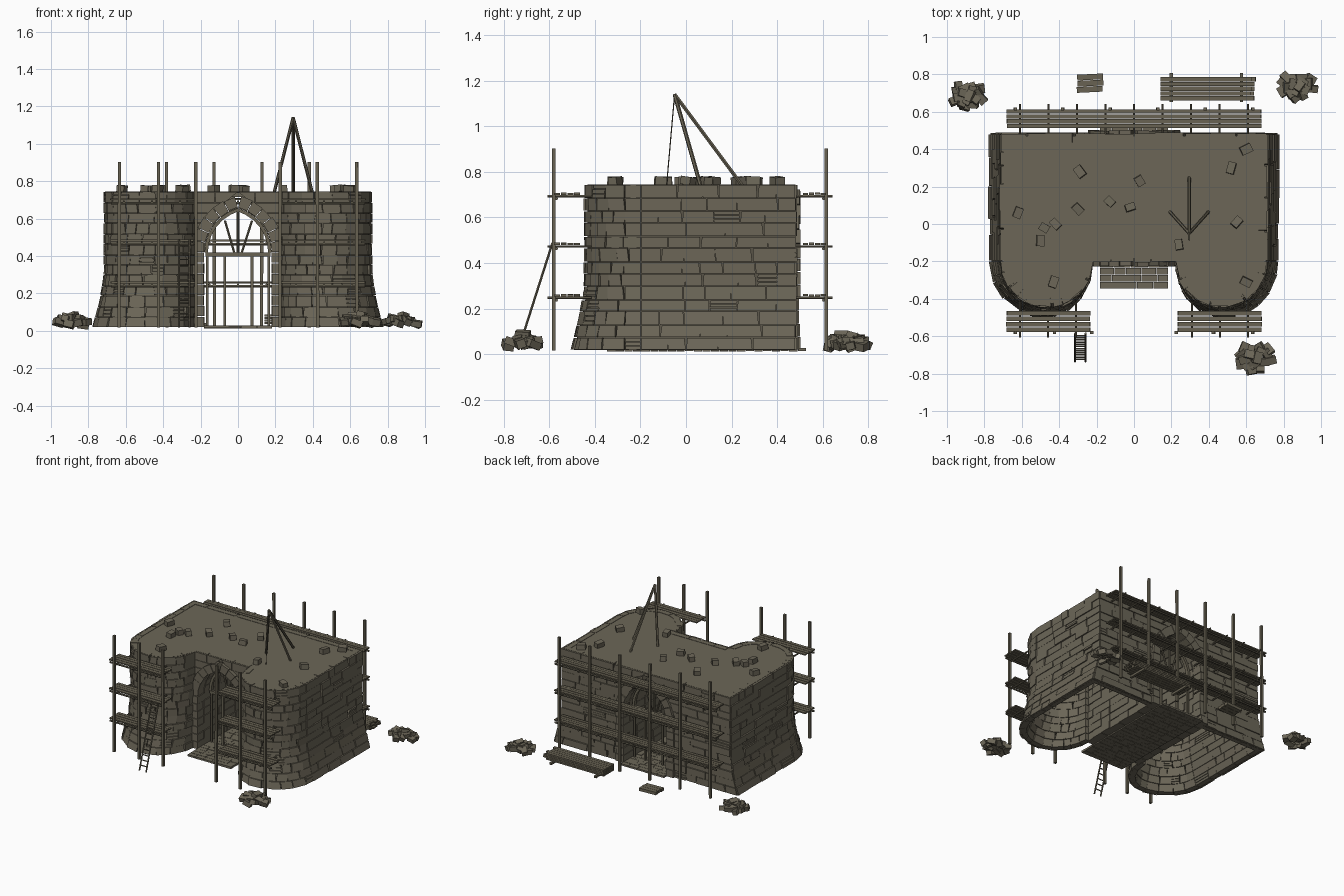
import bpy, bmesh, math, random
from mathutils import Vector, Euler

if "Cube" in bpy.data.objects:
    bpy.data.objects.remove(bpy.data.objects["Cube"])

random.seed(7)
U = random.uniform
Z0, Z1 = 0.02, 0.745


def material(name, rgb):
    m = bpy.data.materials.new(name)
    m.diffuse_color = (*rgb, 1)
    m.use_nodes = True
    m.node_tree.nodes["Principled BSDF"].inputs["Base Color"].default_value = m.diffuse_color
    return m


STONE = material("grey_brown_stone", (0.150, 0.134, 0.097))
WOOD = material("weathered_wood", (0.140, 0.124, 0.086))
MORTAR = material("dark_mortar", (0.095, 0.085, 0.062))


def finish(bm, name, mat):
    bmesh.ops.recalc_face_normals(bm, faces=bm.faces)
    me = bpy.data.meshes.new(name)
    bm.to_mesh(me)
    bm.free()
    me.materials.append(mat)
    ob = bpy.data.objects.new(name, me)
    bpy.context.collection.objects.link(ob)
    return ob


def hexa(bm, a, b):
    """Solid between quad a and quad b."""
    va = [bm.verts.new(p) for p in a]
    vb = [bm.verts.new(p) for p in b]
    bm.faces.new(va)
    bm.faces.new(vb)
    for i in range(4):
        j = (i + 1) % 4
        bm.faces.new((va[i], va[j], vb[j], vb[i]))


def box(bm, c, size, rot=(0, 0, 0)):
    R, c = Euler(rot).to_matrix(), Vector(c)
    x, y, z = (s / 2 for s in size)
    q = lambda h: [c + R @ Vector((sx * x, sy * y, h)) for sx, sy in ((-1, -1), (1, -1), (1, 1), (-1, 1))]
    hexa(bm, q(-z), q(z))


def pole(bm, p, q, r=0.008, n=6):
    p, q = Vector(p), Vector(q)
    rot = (q - p).to_track_quat('Z', 'Y')
    ring = [[bm.verts.new(e + rot @ Vector((r * math.cos(2 * math.pi * i / n), r * math.sin(2 * math.pi * i / n), 0)))
             for i in range(n)] for e in (p, q)]
    bm.faces.new(ring[0])
    bm.faces.new(ring[1])
    for i in range(n):
        j = (i + 1) % n
        bm.faces.new((ring[0][i], ring[0][j], ring[1][j], ring[1][i]))


# ---- pointed arch and wall plan -------------------------------------------
W, SPRING, RISE, RING = 0.183, 0.42, 0.24, 0.06
R = (W * W + RISE * RISE) / (2 * W)
CX = W - R


def arch_half(z, t):
    if z <= SPRING:
        return W + t
    d = (R + t) ** 2 - (z - SPRING) ** 2
    return max(0, CX + math.sqrt(d)) if d > 0 else 0


XO, TC, TR, BACK, FRONT = 0.71, 0.4675, 0.2425, 0.48, -0.1975
SEG = [XO, BACK - FRONT, math.pi * TR, TC - TR]
ENDS = [0, SEG[0], SEG[0] + SEG[1], sum(SEG[:3]), sum(SEG)]


def wall_point(seg, s, z, off, side):
    """Point on the plan line of one half, flared near the ground."""
    f = 0.06 * max(0, 1 - (z - Z0) / 0.3) ** 1.4
    s -= ENDS[seg]
    if seg == 0:
        x = max(s, min(arch_half(z, RING - 0.01), XO))
        x, y = x + f * (s / XO) ** 4, BACK + off
    elif seg == 1:
        x, y = XO + f + off, BACK - s
    elif seg == 2:
        a = s / TR
        nx, ny = math.cos(a), -math.sin(a)
        x = TC + nx * (TR + off) + max(nx, 0) * f
        y = FRONT + ny * (TR + off + f)
    else:
        x, y = max(TC - TR - s, min(arch_half(z, RING - 0.01), TC - TR)), FRONT - off
    return Vector((x * side, y, z))


# ---- stone courses and the mortar behind them ------------------------------
bm, core = bmesh.new(), bmesh.new()
N = 13
zs = [Z0 + (Z1 - Z0) * i / N + (U(-.006, .006) if 0 < i < N else 0) for i in range(N + 1)]


def block(seg, s0, s1, z0, z1, off, side, tilt):
    quad = lambda o: [wall_point(seg, s, z, o, side) for s, z in
                      ((s0, z0), (s1, z0), (s1 + tilt, z1), (s0 + tilt, z1))]
    q = quad(off)
    if (q[0] - q[1]).length < .004 and (q[2] - q[3]).length < .004:
        return
    hexa(bm, quad(-0.045), q)


for side in (-1, 1):
    for z0, z1 in zip(zs, zs[1:]):
        for seg in range(4):
            s, end = ENDS[seg], ENDS[seg + 1]
            n = max(1, round(SEG[seg] / 0.02))
            for i in range(n):      # continuous recessed backing
                a, b = s + SEG[seg] * i / n, s + SEG[seg] * (i + 1) / n
                q = [wall_point(seg, t, z, -0.008, side) for t, z in ((a, z0), (b, z0), (b, z1), (a, z1))]
                core.faces.new([core.verts.new(p) for p in q])
            while s < end - 1e-4:
                ln = U(.05, .10) if seg == 2 else U(.07, .19)
                e = s + ln if end - s - ln > .05 else end
                t = U(-.008, .008) if s > ENDS[seg] and e < end else 0
                k = 3 if random.random() < .05 else 1
                for j in range(k):
                    h0, h1 = z0 + (z1 - z0) * j / k, z0 + (z1 - z0) * (j + 1) / k
                    block(seg, s + .0015, e - .0015, h0 + .0015, h1 - .0015, U(0, .010), side, t)
                s = e
finish(bm, "wall_stones", STONE)
bmesh.ops.remove_doubles(core, verts=core.verts, dist=1e-5)
finish(core, "wall_mortar", MORTAR)

# ---- arch rings, lining the passage front to back ---------------------------
bm = bmesh.new()
A_END = math.acos(-CX / R)


def arch_pt(u, t, y, side):
    if u < 0:                      # jamb, u = -1 at ground
        return Vector(((W + t) * side, y, SPRING + u * (SPRING - Z0)))
    a = u * A_END
    x = max(0, CX + (R + t) * math.cos(a))
    return Vector((x * side, y, SPRING + (R + t) * math.sin(a)))


ys = [-0.225, -0.15, -0.06, 0.03, 0.13, 0.23, 0.33, 0.42, 0.50]
for y0, y1 in zip(ys, ys[1:]):
    us = [-1 + i / 7 for i in range(7)] + [-1e-6] + [i / 6 for i in range(1, 7)]
    for side in (-1, 1):
        for u0, u1 in zip(us, us[1:]):
            t0, t1, g = U(-.004, .003), RING + U(-.004, .006), .004
            quad = lambda y: [arch_pt(u, t, y, side) for u, t in
                              ((u0 + g, t0), (u1 - g, t0), (u1 - g, t1), (u0 + g, t1))]
            dy = U(-.004, .004)
            hexa(bm, quad(y0 + dy + .001), quad(y1 + dy - .001))
finish(bm, "arch_and_passage_stones", STONE)

# ---- roof deck --------------------------------------------------------------
bm = bmesh.new()
half = [(0, BACK - .01), (XO - .012, BACK - .01)]
half += [(TC + (TR - .012) * math.cos(a), FRONT - (TR - .012) * math.sin(a))
         for a in (math.pi * i / 20 for i in range(21))] + [(0, FRONT + .012)]
outline = half + [(-x, y) for x, y in half[-2:0:-1]]
low, top = ([bm.verts.new((x, y, z)) for x, y in outline] for z in (.715, .741))
bm.faces.new(low)
bm.faces.new(top)
for i in range(len(outline)):
    j = (i + 1) % len(outline)
    bm.faces.new((low[i], low[j], top[j], top[i]))
finish(bm, "roof_deck", STONE)

# ---- paved floor of the passage ---------------------------------------------
bm = bmesh.new()
y = -0.347
while y < 0.49:
    x = -W
    while x < W - .001:
        w = U(.055, .10)
        e = x + w if W - x - w > .04 else W
        box(bm, ((x + e) / 2, y + .019, .021), (e - x - .002, .036, .012 + U(0, .004)))
        x = e
    y += .038
finish(bm, "passage_paving", STONE)

# ---- loose blocks on the roof ------------------------------------------------
bm = bmesh.new()
for x, y in ((-.62, .06), (-.29, .28), (-.30, .08), (-.42, 0), (-.48, -.02), (-.5, -.09), (-.43, -.31), (-.13, .12),
             (-.02, .09), (.03, .23), (.52, .3), (.6, .4), (.55, .01), (.24, -.11), (.6, -.31)):
    box(bm, (x, y, .760), (U(.05, .068), U(.036, .046), .036), (U(-.12, .12), U(-.12, .12), U(0, 3.1)))
finish(bm, "roof_loose_blocks", STONE)

# ---- rubble piles ------------------------------------------------------------
bm = bmesh.new()
for cx, cy, rx, ry in ((-.893, .685, .085, .06), (.868, .735, .1, .06), (.643, -.715, .1, .07)):
    for i in range(17):
        a, d = i * 2.4, math.sqrt((i + .5) / 17)
        box(bm, (cx + rx * d * math.cos(a), cy + ry * d * math.sin(a), .032 + .048 * (1 - d) + U(0, .014)),
            (U(.05, .065), U(.036, .046), U(.03, .038)), (U(-.4, .4), U(-.4, .4), U(0, 3.1)))
finish(bm, "rubble_piles", STONE)


# ---- scaffolding ---------------------------------------------------------------
def scaffold(name, x0, x1, poles, putlogs, y_wall, y_pole):
    bm = bmesh.new()
    d = 1 if y_pole > y_wall else -1
    for x in poles:
        box(bm, (x, y_pole, .46), (.017, .017, .885), (0, U(-.004, .004), 0))
    for z in (.25, .475, .695):
        pole(bm, (x0, y_pole - d * .012, z - .012), (x1, y_pole - d * .012, z - .012), .007)
        for x in putlogs:
            pole(bm, (x, y_wall - d * .03, z - .002), (x, y_pole + d * .027, z - .002), .006)
        for k in range(4):
            w = (abs(y_pole - y_wall) - .018) / 4
            box(bm, ((x0 + x1) / 2 + U(-.004, .004), y_wall + d * (.018 + w * (k + .5)), z + .009 + U(-.001, .001)),
                (x1 - x0, w - .004, .009))
    finish(bm, name, WOOD)


P = (.225, .425, .635)
scaffold("front_scaffold_right", .235, .68, P, (.31, .46, .61), -.445, -.58)
scaffold("front_scaffold_left", -.68, -.235, [-x for x in P], (-.31, -.46, -.61), -.445, -.58)
scaffold("back_scaffold", -.68, .68, [-.635 + .254 * i for i in range(6)],
         [-.61 + .1525 * i for i in range(9)], .492, .615)

# ---- ladder ----------------------------------------------------------------------
bm = bmesh.new()
lo, hi = Vector((-.287, -.735, .02)), Vector((-.287, -.585, .49))
for s in (-.028, .028):
    pole(bm, lo + Vector((s, 0, 0)), hi + Vector((s, 0, 0)), .006)
for i in range(1, 13):
    c = lo.lerp(hi, i / 13)
    pole(bm, c - Vector((.03, 0, 0)), c + Vector((.03, 0, 0)), .004)
finish(bm, "ladder", WOOD)

# ---- lifting tripod with rope ------------------------------------------------------
bm = bmesh.new()
apex = (.295, -.05, 1.14)
for foot in ((.192, .065, .735), (.398, .065, .735), (.295, .25, .735)):
    pole(bm, foot, apex, .009)
pole(bm, apex, (.295, -.085, .742), .0025, 4)
finish(bm, "lifting_tripod", WOOD)

# ---- timber arch centring in the passage ---------------------------------------------
bm = bmesh.new()
for y in (-.08, .38):
    for x in (-.165, -.07, .075, .165):
        box(bm, (x, y, .21), (.014, .014, .38))
    box(bm, (0, y, .408), (.35, .02, .02))
    for a, b in (((-.02, .418), (-.07, .59)), ((.02, .418), (.075, .59)), ((0, .418), (0, .65))):
        pole(bm, (a[0], y, a[1]), (b[0], y, b[1]), .007)
    for side in (-1, 1):
        for i in range(6):
            q = lambda yy: [arch_pt(u, t, yy, side) for u, t in
                            ((i / 6, -.022), ((i + 1) / 6, -.022), ((i + 1) / 6, -.004), (i / 6, -.004))]
            hexa(bm, q(y - .012), q(y + .012))
finish(bm, "arch_centring", WOOD)

# ---- timber stack and small slab pile behind --------------------------------------------
bm = bmesh.new()
for x in (.2, .575):
    box(bm, (x, .73, .028), (.018, .155, .016))
for layer in range(4):
    for k in range(5):
        L = .49 + U(-.02, .02)
        box(bm, (.143 + L / 2, .672 + .0255 * k, .043 + .013 * layer), (L, .0235, .011))
finish(bm, "timber_stack", WOOD)
bm = bmesh.new()
for k in range(3):
    box(bm, (-.235 + U(-.003, .003), .72 + .033 * k, .031), (.138, .031, .022), (0, 0, .05))
finish(bm, "small_plank_pile", WOOD)
